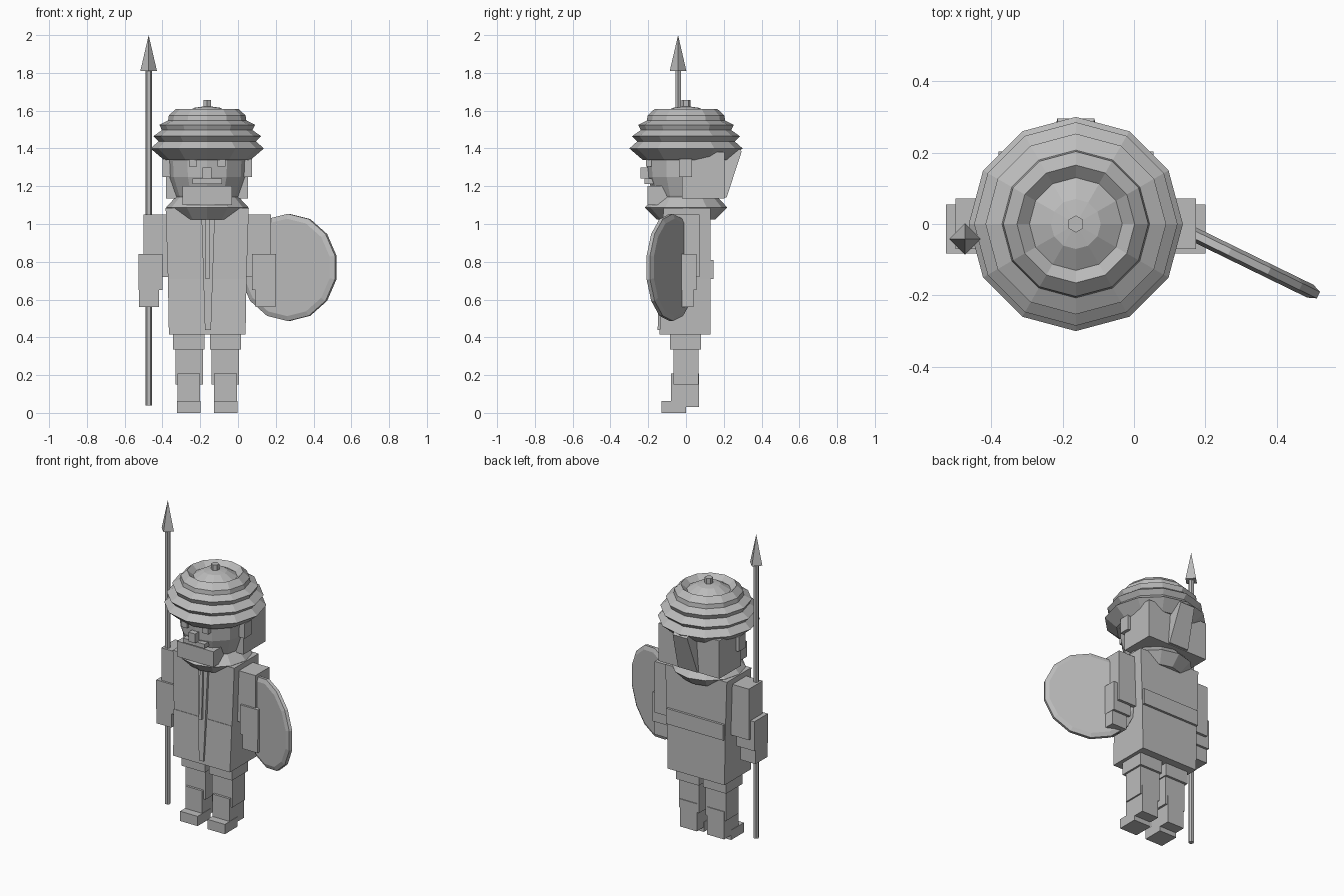
import bpy, bmesh, math
from mathutils import Matrix

if "Cube" in bpy.data.objects:
    bpy.data.objects.remove(bpy.data.objects["Cube"])

CX = -0.163  # body centre line

grey = bpy.data.materials.new("stone_grey")
grey.diffuse_color = (0.5, 0.5, 0.5, 1)
grey.use_nodes = True
grey.node_tree.nodes["Principled BSDF"].inputs["Base Color"].default_value = grey.diffuse_color


def finish(name, bm):
    bmesh.ops.recalc_face_normals(bm, faces=bm.faces)
    me = bpy.data.meshes.new(name)
    bm.to_mesh(me)
    bm.free()
    me.materials.append(grey)
    ob = bpy.data.objects.new(name, me)
    bpy.context.collection.objects.link(ob)
    return ob


def block(name, x, y, z, top_x=None, top_y=None):
    """Box from ranges; top_x / top_y give a different range at the top."""
    bm = bmesh.new()
    tx, ty = top_x or x, top_y or y
    rings = []
    for (a, b), (c, d), h in ((x, y, z[0]), (tx, ty, z[1])):
        rings.append([bm.verts.new(p) for p in ((a, c, h), (b, c, h), (b, d, h), (a, d, h))])
    lo, hi = rings
    bm.faces.new(lo[::-1])
    bm.faces.new(hi)
    for i in range(4):
        j = (i + 1) % 4
        bm.faces.new((lo[i], lo[j], hi[j], hi[i]))
    return finish(name, bm)


def pair(name, x, y, z, **kw):
    """Two blocks mirrored about the body centre; x is the offset from it."""
    block(name + "_left", (CX + x[0], CX + x[1]), y, z, **kw)
    block(name + "_right", (CX - x[1], CX - x[0]), y, z, **kw)


def lathe(name, profile, sides, matrix):
    """Turn (radius, height) points around z, closing both ends."""
    bm = bmesh.new()
    rings = []
    for r, h in profile:
        n = sides if r > 0 else 1
        rings.append([bm.verts.new((r * math.cos(2 * math.pi * i / sides),
                                    r * math.sin(2 * math.pi * i / sides), h)) for i in range(n)])
    for a, b in zip(rings, rings[1:]):
        for i in range(sides):
            j = (i + 1) % sides
            if len(b) == 1:
                bm.faces.new((a[i], a[j], b[0]))
            else:
                bm.faces.new((a[i], a[j], b[j], b[i]))
    bm.faces.new(rings[0][::-1])
    if len(rings[-1]) > 1:
        bm.faces.new(rings[-1])
    bm.transform(matrix)
    return finish(name, bm)


body = Matrix.Translation((CX, 0, 0))

# Legs and boots
pair("thigh", (0.015, 0.18), (-0.085, 0.08), (0.335, 0.43))
pair("leg", (0.023, 0.168), (-0.065, 0.065), (0.15, 0.34))
pair("boot", (0.037, 0.158), (-0.08, 0.07), (0.03, 0.208))
pair("foot", (0.035, 0.16), (-0.13, 0.0), (0.0, 0.063))

# Tunic, belt and front opening
block("tunic_skirt", (CX - 0.203, CX + 0.203), (-0.14, 0.13), (0.415, 0.71),
      top_x=(CX - 0.208, CX + 0.208), top_y=(-0.128, 0.13))
block("tunic_chest", (CX - 0.208, CX + 0.208), (-0.125, 0.13), (0.71, 1.085),
      top_x=(CX - 0.22, CX + 0.22), top_y=(-0.12, 0.13))
block("belt", (CX - 0.205, CX + 0.205), (0.1, 0.145), (0.71, 0.81))
block("tunic_placket", (CX - 0.012, CX + 0.02), (-0.15, -0.1), (0.44, 1.03),
      top_x=(CX - 0.03, CX + 0.04), top_y=(-0.135, -0.1))
block("tunic_edge", (CX - 0.008, CX + 0.012), (-0.158, -0.1), (0.71, 1.03),
      top_y=(-0.145, -0.1))

# Collar
lathe("collar", [(0.155, 1.025), (0.218, 1.088), (0.16, 1.15)], 12, body)

# Arms
pair("upper_arm", (0.2, 0.337), (-0.07, 0.072), (0.72, 1.05))
pair("forearm", (0.237, 0.364), (-0.083, 0.055), (0.65, 0.84))
pair("hand", (0.255, 0.362), (-0.083, 0.04), (0.56, 0.66))

# Head and face
lathe("head", [(0.15, 1.11), (0.17, 1.15), (0.205, 1.25), (0.21, 1.36)], 12, body)
block("hair", (CX - 0.217, CX + 0.217), (-0.02, 0.203), (1.135, 1.38))
pair("ear", (0.17, 0.237), (-0.037, 0.032), (1.25, 1.345))
pair("eye", (0.054, 0.096), (-0.212, -0.15), (1.305, 1.342))
block("nose", (CX - 0.024, CX + 0.024), (-0.24, -0.18), (1.24, 1.3))
block("moustache", (CX - 0.077, CX + 0.077), (-0.22, -0.13), (1.212, 1.24))
block("beard", (CX - 0.13, CX + 0.13), (-0.205, -0.09), (1.1, 1.2))

# Wrapped turban with ridged layers, knob and hanging tail
lathe("turban", [(0.23, 1.34), (0.3, 1.4), (0.258, 1.437), (0.285, 1.465),
                 (0.24, 1.497), (0.253, 1.525), (0.207, 1.548), (0.203, 1.575),
                 (0.165, 1.61), (0.13, 1.58), (0.07, 1.615), (0, 1.625)], 12, body)
lathe("turban_knob", [(0.024, 1.6), (0.024, 1.657)], 6, body @ Matrix.Rotation(math.pi / 6, 4, 'Z'))
block("turban_tail", (CX - 0.07, CX + 0.07), (0.17, 0.215), (1.14, 1.385),
      top_x=(CX - 0.052, CX + 0.052), top_y=(0.19, 0.295))
block("turban_knot", (CX - 0.052, CX + 0.052), (0.19, 0.295), (1.385, 1.465),
      top_x=(CX - 0.04, CX + 0.04), top_y=(0.18, 0.21))

# Spear
spear = Matrix.Translation((-0.473, -0.042, 0))
lathe("spear_shaft", [(0.017, 0.04), (0.017, 1.82)], 6, spear)
lathe("spear_head", [(0.044, 1.81), (0, 2.0)], 4, spear)

# Round shield, turned outward
turn = (Matrix.Translation((0.268, -0.078, 0.77)) @ Matrix.Rotation(math.radians(-26), 4, 'Z')
        @ Matrix.Rotation(math.pi / 2, 4, 'X') @ Matrix.Rotation(math.pi / 14, 4, 'Z'))
lathe("shield", [(0.258, -0.02), (0.284, -0.01), (0.284, 0.01), (0.258, 0.02)], 14, turn)
